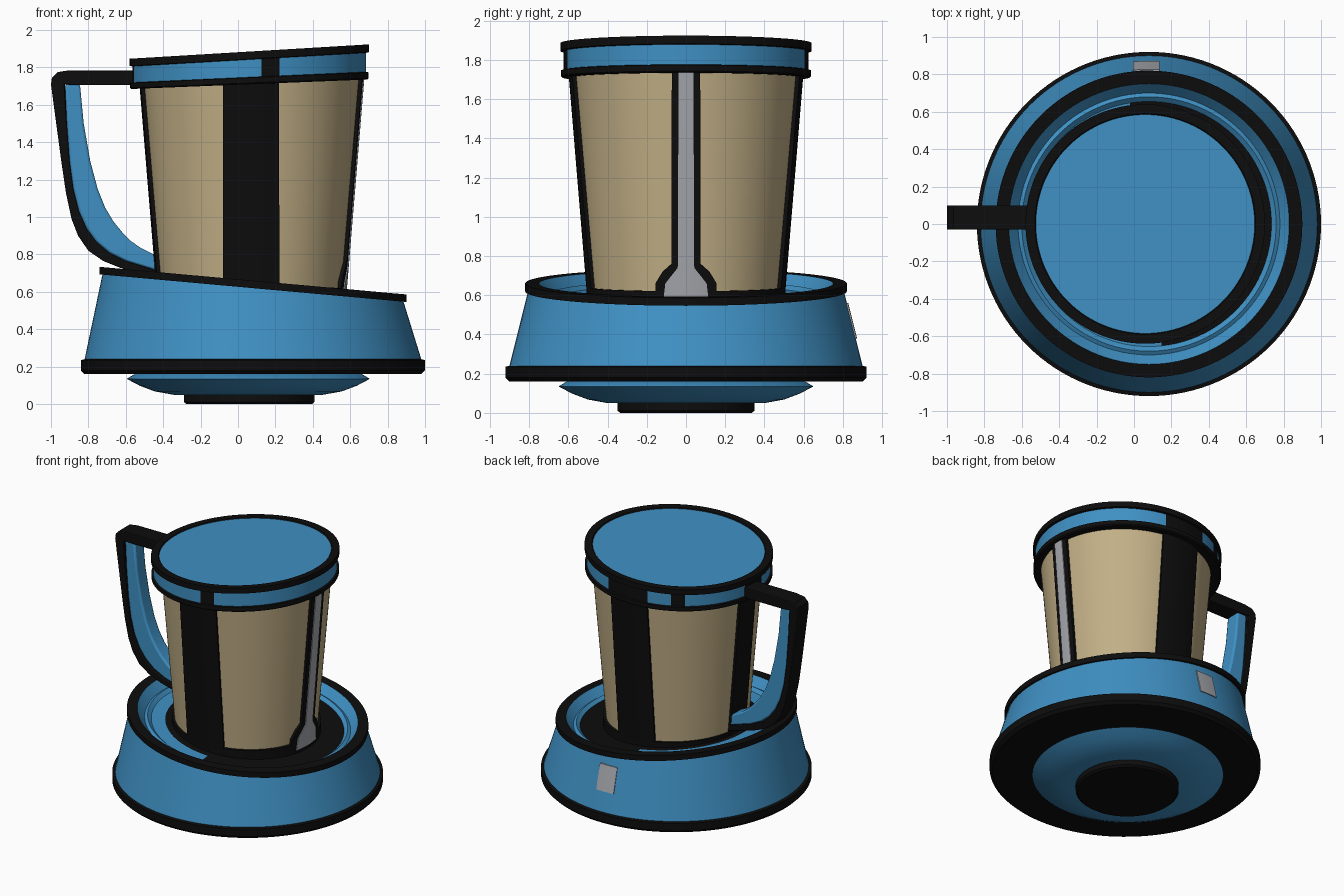
import bpy, bmesh, math

if "Cube" in bpy.data.objects:
    bpy.data.objects.remove(bpy.data.objects["Cube"])

def material(name, r, g, b):
    m = bpy.data.materials.new(name)
    m.diffuse_color = (r, g, b, 1)
    m.use_nodes = True
    m.node_tree.nodes["Principled BSDF"].inputs["Base Color"].default_value = m.diffuse_color
    return m

MATS = [material("blue", .05, .28, .55), material("black", .004, .004, .004),
        material("tan", .54, .43, .24), material("grey", .38, .39, .42)]
BLUE, BLACK, TAN, GREY = range(4)

def finish(name, bm, bevel=0):
    bmesh.ops.remove_doubles(bm, verts=bm.verts, dist=1e-5)
    bmesh.ops.recalc_face_normals(bm, faces=bm.faces)
    me = bpy.data.meshes.new(name)
    bm.to_mesh(me)
    bm.free()
    for m in MATS:
        me.materials.append(m)
    ob = bpy.data.objects.new(name, me)
    bpy.context.collection.objects.link(ob)
    bpy.ops.object.select_all(action='DESELECT')
    ob.select_set(True)
    bpy.context.view_layer.objects.active = ob
    bpy.ops.object.shade_smooth_by_angle(angle=math.radians(35))
    if bevel:
        b = ob.modifiers.new("bevel", 'BEVEL')
        b.width, b.segments, b.limit_method = bevel, 2, 'ANGLE'
        b.angle_limit = math.radians(50)
    return ob

def lathe(name, cx, profile, colour, n=120):
    """profile: (radius, z, slope along x); colour(segment, azimuth in degrees)"""
    bm = bmesh.new()
    rings = []
    for r, z, s in profile:
        ring = []
        for k in range(n):
            a = 2 * math.pi * k / n
            x = r * math.cos(a)
            ring.append(bm.verts.new((cx + x, r * math.sin(a), z + s * x)))
        rings.append(ring)
    for i in range(len(rings) - 1):
        for k in range(n):
            j = (k + 1) % n
            f = bm.faces.new((rings[i][k], rings[i][j], rings[i + 1][j], rings[i + 1][k]))
            az = (k + .5) * 360 / n
            f.material_index = colour(i, az - 360 if az > 180 else az)
    bmesh.ops.dissolve_degenerate(bm, dist=1e-5, edges=bm.edges)
    return finish(name, bm)

def plate(name, cx, az, rows, radius, lift, mat, cols=10):
    """Curved plate on a cone; rows: (z, half width); radius(z) is the cone."""
    bm = bmesh.new()
    grid = []
    for z, w in rows:
        r = radius(z)
        row = []
        for c in range(-1, cols + 2):
            t = min(max(c, 0), cols) / cols * 2 - 1
            a = math.radians(az) + t * math.asin(w / r)
            rr = r - .01 if c in (-1, cols + 1) else r + lift   # edges sink into the cone
            row.append(bm.verts.new((cx + rr * math.cos(a), rr * math.sin(a), z)))
        grid.append(row)
    for p, q in zip(grid, grid[1:]):
        for c in range(len(p) - 1):
            bm.faces.new((p[c], p[c + 1], q[c + 1], q[c])).material_index = mat
    for row in (grid[0], grid[-1]):
        bm.faces.new(row).material_index = mat
    return finish(name, bm)

def ribbon(name, outer, inner, y0, y1, mat, bevel):
    """Solid band between two lines in the xz plane."""
    bm = bmesh.new()
    secs = [[bm.verts.new(v) for v in ((a[0], y0, a[1]), (b[0], y0, b[1]),
                                       (b[0], y1, b[1]), (a[0], y1, a[1]))]
            for a, b in zip(outer, inner)]
    for p, q in zip(secs, secs[1:]):
        for k in range(4):
            j = (k + 1) % 4
            bm.faces.new((p[k], p[j], q[j], q[k]))
    bm.faces.new(secs[0])
    bm.faces.new(secs[-1])
    for f in bm.faces:
        f.material_index = mat
    return finish(name, bm, bevel)

# Foot and dish under the base
lathe("foot", .06, [(0, 0, 0), (.335, 0, 0), (.35, .012, 0), (.35, .06, 0), (0, .06, 0)],
      lambda i, a: BLACK)
lathe("under_dish", .055, [(0, .05, 0), (.40, .05, 0), (.50, .068, 0), (.58, .098, 0),
                           (.65, .135, 0), (.60, .165, 0), (0, .165, 0)], lambda i, a: BLUE)

# Base bowl with a sloping rim and a partly black floor
S = -.09
base_profile = [(0, .16, 0), (.90, .16, 0), (.92, .18, 0), (.92, .235, 0), (.90, .24, 0),
                (.805, .62, S), (.82, .62, S), (.82, .66, S), (.75, .66, S), (.70, .60, S),
                (.68, .612, S), (.655, .59, S), (.56, .59, S), (0, .59, S)]

def base_colour(i, a):
    if i == 11:
        return BLACK if -85 < a < 100 else BLUE
    return BLUE if i in (4, 8, 9, 10) else BLACK

lathe("base_bowl", .08, base_profile, base_colour)
plate("base_badge", .08, 91, [(.38, .07), (.47, .07), (.56, .07)],
      lambda z: .90 - .25 * (z - .24), .007, GREY, 6)

# Cup wall, bottom ring, ribs
CX = .07
def cup_r(z):
    return .485 + (z - .6) * .083

lathe("cup_wall", CX, [(cup_r(.55), .55, 0), (cup_r(1.76), 1.76, 0)], lambda i, a: TAN)
lathe("cup_bottom_ring", CX, [(.505, .55, S), (.507, .64, -.04), (.48, .64, -.04)],
      lambda i, a: BLACK)
for name, az, w in (("front_rib", -90, .145), ("back_rib", 90, .145), ("left_rib", 180, .09)):
    plate(name, CX, az, [(.56, w), (1.0, w), (1.74, w)], cup_r, .02, BLACK)

# Gauge strip on the right, flared at its foot
plate("gauge_border", CX, 0, [(.55, .15), (.66, .15), (.72, .115), (.76, .072), (1.74, .07)],
      cup_r, .02, BLACK)
plate("gauge_strip", CX, 0, [(.57, .11), (.66, .10), (.70, .07), (.74, .04), (1.74, .036)],
      cup_r, .026, GREY)

# Lid with two black hoops and a broken blue band
def lid_colour(i, a):
    if i == 4:
        gap = -84 < a < -75 or 75 < a < 105 or 120 < a < 129 or abs(a) > 171
        return BLACK if gap else BLUE
    return BLUE if i == 9 else BLACK

lathe("lid", .06, [(0, 1.71, .04), (.63, 1.71, .04), (.638, 1.717, .04), (.638, 1.745, .045),
                   (.625, 1.748, .045), (.625, 1.842, .058), (.64, 1.845, .058),
                   (.64, 1.885, .06), (.59, 1.885, .06), (.585, 1.878, .06), (0, 1.878, .06)],
      lid_colour)

# Handle: black outer band with a blue inner grip
edge = [(-.925, 1.71), (-.915, 1.5), (-.90, 1.3), (-.88, 1.15), (-.85, 1.03), (-.81, .94),
        (-.76, .87), (-.69, .81), (-.60, .765), (-.42, .71)]
outer = [(-1.0, 1.71), (-.972, 1.5), (-.945, 1.3), (-.92, 1.13), (-.89, .99), (-.855, .90),
         (-.80, .82), (-.72, .765), (-.62, .725), (-.42, .67)]
inner = [(-.845, 1.71), (-.825, 1.5), (-.79, 1.3), (-.75, 1.15), (-.71, 1.05), (-.665, .975),
         (-.62, .92), (-.57, .87), (-.52, .835), (-.42, .785)]
ribbon("handle_band", [(-.5, 1.785), (-.9, 1.785), (-.965, 1.775), (-.995, 1.745)] + outer,
       [(-.5, 1.705), (-.84, 1.705), (-.90, 1.707), (-.92, 1.709)] + edge, -.03, .10, BLACK, .015)
ribbon("handle_grip", edge, inner, -.02, .09, BLUE, .012)
